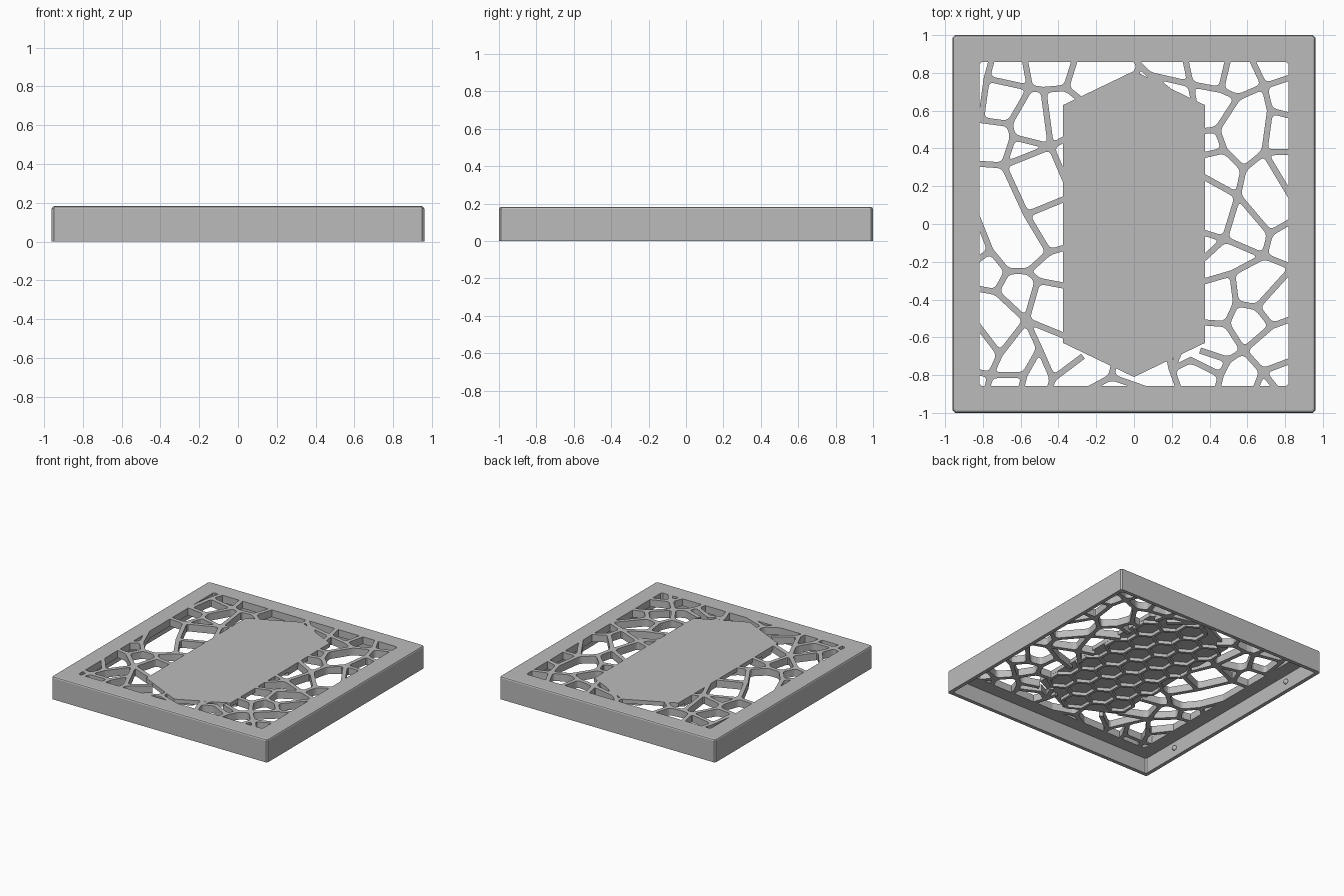
import bpy, bmesh, math
from mathutils import Vector

TOP, UNDER = 0.183, 0.125      # deck levels

if "Cube" in bpy.data.objects:
    bpy.data.objects.remove(bpy.data.objects["Cube"], do_unlink=True)

grey = bpy.data.materials.new("plain grey")
grey.use_nodes = True
grey.diffuse_color = (0.5, 0.5, 0.5, 1)
shader = next(n for n in grey.node_tree.nodes if n.type == 'BSDF_PRINCIPLED')
shader.inputs["Base Color"].default_value = grey.diffuse_color


def finish(bm, name, smooth=False):
    """Turn a bmesh into a named object with the shared material."""
    bmesh.ops.recalc_face_normals(bm, faces=bm.faces)
    mesh = bpy.data.meshes.new(name)
    for face in bm.faces:
        face.smooth = smooth
    bm.to_mesh(mesh)
    bm.free()
    mesh.materials.append(grey)
    obj = bpy.data.objects.new(name, mesh)
    bpy.context.collection.objects.link(obj)
    return obj


def thicken(bm, height):
    """Extrude flat faces upwards into a closed solid."""
    geom = bmesh.ops.extrude_face_region(bm, geom=bm.faces[:])["geom"]
    verts = [g for g in geom if isinstance(g, bmesh.types.BMVert)]
    bmesh.ops.translate(bm, verts=verts, vec=(0, 0, height))


def lattice(name, edges, half, fillet, low, high):
    """Network of flat bars with filleted junctions."""
    near = {}
    for a, b in edges:
        near.setdefault(a, set()).add(b)
        near.setdefault(b, set()).add(a)
    bm = bmesh.new()
    left, right = {}, {}

    def vert(p):
        return bm.verts.new((p.x, p.y, low))

    def heading(p, q):
        return math.atan2(q[1] - p[1], q[0] - p[0])

    for p, found in near.items():
        ring = sorted(found, key=lambda q: heading(p, q))
        base, poly = Vector(p), []
        for i, q in enumerate(ring):
            r = ring[(i + 1) % len(ring)]
            d, e = ((Vector(s) - base).normalized() for s in (q, r))
            nd, ne = Vector((-d.y, d.x)) * half, Vector((e.y, -e.x)) * half
            if q == r:                      # free end
                pts = [base + nd, base + ne]
            else:
                turn = (heading(p, r) - heading(p, q)) % math.tau
                t = max(half / math.tan(turn / 2), -2 * half)
                corner = base + d * t + nd
                room = min((Vector(s) - base).length for s in (q, r)) * 0.45 - t
                f = min(fillet, room) if turn < 2.7 else 0
                if f > 0.002:
                    a, b = corner + d * f, corner + e * f
                    pts = [a * (1 - s) ** 2 + corner * 2 * s * (1 - s) + b * s * s
                           for s in (0, 0.33, 0.67, 1)]
                else:
                    pts = [corner]
            verts = [vert(v) for v in pts]
            left[p, q], right[p, r] = verts[0], verts[-1]
            poly += verts
        if len(poly) > 2:
            bm.faces.new(poly)
    for a, b in {tuple(sorted(e)) for e in edges}:
        bm.faces.new((right[a, b], left[b, a], right[b, a], left[a, b]))
    thicken(bm, high - low)
    return finish(bm, name)


def chains(nodes, paths):
    """Edges along paths of node letters."""
    pts = {k: (x / 100, y / 100) for k, (x, y) in nodes.items()}
    return [(pts[a], pts[b]) for path in paths.split() for a, b in zip(path, path[1:])]


# Hollow frame: rectangular rings swept through (inset, height)
def ring(bm, inset, z, cut=0.012):
    x, y = 0.96 - inset, 1 - inset
    pts = [(x, y - cut), (x - cut, y), (cut - x, y), (-x, y - cut),
           (-x, cut - y), (cut - x, -y), (x - cut, -y), (x, cut - y)]
    return [bm.verts.new((*p, z)) for p in pts]


bm = bmesh.new()
profile = [(0, 0), (0, TOP - 0.012), (0.004, TOP - 0.004), (0.012, TOP),
           (0.142, TOP), (0.142, UNDER), (0.03, UNDER), (0.03, 0)]
rings = [ring(bm, *p) for p in profile]
for i, a in enumerate(rings):
    b = rings[(i + 1) % len(rings)]
    for j in range(8):
        k = (j + 1) % 8
        bm.faces.new((a[j], a[k], b[k], b[j]))
finish(bm, "frame")

# Irregular web on the -x side
west = dict(
    a=(-78, 77), b=(-75, 88), c=(-55, 72), d=(-58, 88), e=(-81, 55), f=(-66, 53),
    g=(-48, 71), h=(-36, 72), i=(-31, 88), j=(-26, 64), k=(-84, 58), l=(-64, 46),
    m=(-44, 41), n=(-69, 31), o=(-84, 32), p=(-35, 46), q=(-35, 20), r=(-57, 5),
    s=(-35, 14), t=(-76, -14), u=(-84, 6), v=(-84, -20), w=(-67, -25), x=(-45, -15),
    y=(-35, -12), z=(-56, -25), A=(-51, -30), B=(-35, -33), C=(-73, -36),
    D=(-84, -34), E=(-57, -51), G=(-35, -60), H=(-71, -69), I=(-84, -52),
    J=(-76, -80), K=(-84, -78), L=(-78, -88), M=(-50, -66), N=(-43, -82),
    O=(-27, -70), P=(-45, -88), Q=(-58, -80), R=(-60, -88), T=(-12, -81),
    U=(-10, -71), V=(-25, -88), W=(8, -88))
lattice("web_right", chains(west, "bacd aefc cghi hj ke flm gmp lnm on mq nrs utwzxr "
                            "tv xy zAB wCE CD AEHJL EG HI KJQM EMNO NP QR UTV TW"),
        0.016, 0.025, UNDER, TOP)

# Irregular web on the +x side
east = dict(
    a=(3, 84), b=(0, 77), c=(0, 88), d=(8, 79), f=(24, 66), g=(30, 74), h=(32, 63),
    i=(27, 88), j=(46, 71), l=(50, 88), n=(55, 67), o=(69, 73), p=(62, 88),
    q=(84, 78), r=(72, 60), s=(84, 57), t=(69, 38), u=(84, 38), v=(44, 50),
    w=(35, 49), x=(48, 39), y=(58, 29), z=(35, 36), A=(55, 15), B=(35, 26),
    D=(72, -5), E=(84, 13), F=(84, 2), G=(48, -8), H=(35, -4), I=(69, -17),
    J=(84, -23), K=(35, -20), L=(52, -26), M=(35, -31), N=(54, -42), P=(65, -44),
    S=(73, -54), T=(84, -50), U=(49, -53), V=(35, -52), W=(58, -67), X=(50, -72),
    Y=(35, -67), Z=(68, -78), a1=(84, -72), b1=(64, -88), c1=(76, -88))
east.update({"1": east.pop("a1"), "2": east.pop("b1"), "3": east.pop("c1"),
             "4": (46, -80), "5": (44, -88), "6": (30, -72), "7": (26, -63),
             "8": (20, -77), "9": (18, -68), "0": (24, -88)})
lattice("web_left", chains(east, "badgjnor ca df hgi jl poq rs rtu nvxyt vw xz yADIG AB "
                           "tE DF AGH GK IJ ILNPS LM PJ ST NUWS UV WXY WZ1 2Z3 X45 "
                           "4687 89 80"),
        0.016, 0.025, UNDER, TOP)

# Central six-sided panel
bm = bmesh.new()
outline = [(0.375, -0.63), (0.375, 0.63), (0, 0.81), (-0.375, 0.63), (-0.375, -0.63), (0, -0.81)]
bm.faces.new([bm.verts.new((x, y, 0.15)) for x, y in outline])
thicken(bm, TOP - 0.15)
finish(bm, "centre_panel")

# Honeycomb ribs beneath the panel
pitch = 0.19
radius = pitch / math.sqrt(3)
ribs = set()
for row in range(-4, 5):
    for col in range(-2, 2 + 1):
        cx, cy = (col + row % 2 / 2) * pitch, row * radius * 1.5
        if abs(cx) > 0.3 or abs(cx) * 0.48 + abs(cy) > 0.7:
            continue
        loop = []
        for k in range(6):
            ang = math.radians(30 + 60 * k)
            x, y = cx + radius * math.cos(ang), cy + radius * math.sin(ang)
            loop.append((round(max(-0.363, min(0.363, x)), 3) + 0.0, round(y, 3) + 0.0))
        for a, b in zip(loop, loop[1:] + loop[:1]):
            ribs.add(tuple(sorted((a, b))))
lattice("honeycomb_ribs", list(ribs), 0.011, 0.004, UNDER, 0.152)

# Snap bumps on the inner side walls
for side, label in ((-1, "right"), (1, "left")):
    for end, place in ((-1, "front"), (1, "back")):
        bm = bmesh.new()
        bmesh.ops.create_uvsphere(bm, u_segments=16, v_segments=10, radius=0.02)
        bmesh.ops.translate(bm, verts=bm.verts, vec=(side * 0.93, end * 0.64, 0.07))
        finish(bm, f"snap_bump_{place}_{label}", smooth=True)
